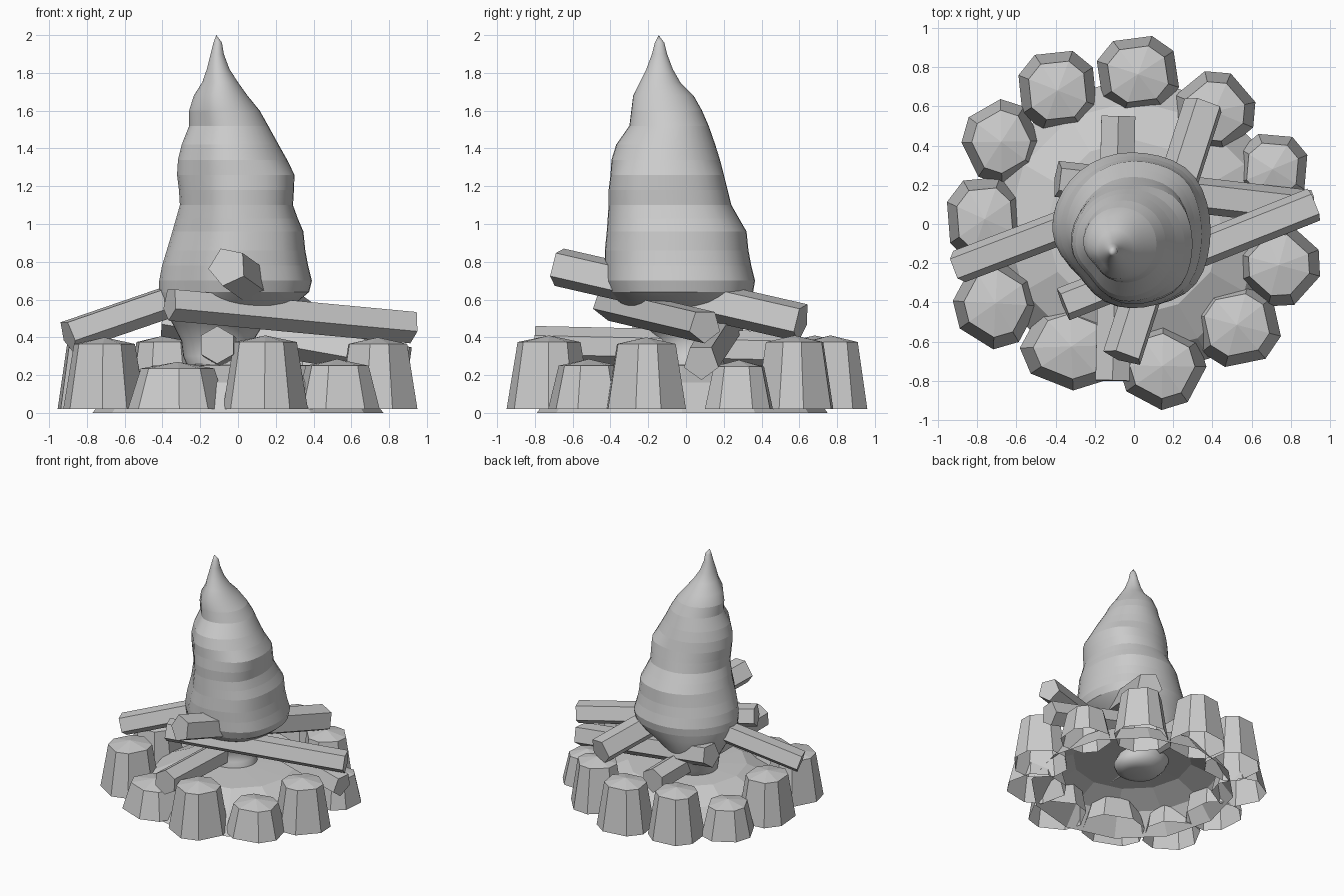
import bpy, bmesh, math
from mathutils import Vector

grey = bpy.data.materials.new("stone_grey")
grey.diffuse_color = (0.6, 0.6, 0.6, 1)


def finish(name, bm, smooth=False):
    bmesh.ops.recalc_face_normals(bm, faces=bm.faces[:])
    mesh = bpy.data.meshes.new(name)
    bm.to_mesh(mesh)
    bm.free()
    mesh.materials.append(grey)
    ob = bpy.data.objects.new(name, mesh)
    bpy.context.collection.objects.link(ob)
    if smooth:
        mesh.shade_smooth()
    return ob


def loft(bm, rings, close_start=True, apex=None):
    """Skin a list of point rings, with an optional pointed end."""
    loops = [[bm.verts.new(p) for p in ring] for ring in rings]
    n = len(loops[0])
    for a, b in zip(loops, loops[1:]):
        for i in range(n):
            j = (i + 1) % n
            bm.faces.new((a[i], a[j], b[j], b[i]))
    if close_start:
        bm.faces.new(loops[0][::-1])
    if apex is None:
        bm.faces.new(loops[-1])
    else:
        tip = bm.verts.new(apex)
        for i in range(n):
            bm.faces.new((loops[-1][i], loops[-1][(i + 1) % n], tip))


# Ring of open-bottomed chamfered stones: x, y, half width, half depth, height, turn
stones = [
    (0.02, 0.765, 0.21, 0.195, 0.41, 8), (-0.39, 0.682, 0.20, 0.202, 0.41, 6),
    (-0.678, 0.42, 0.203, 0.218, 0.29, 28), (-0.762, 0.025, 0.193, 0.215, 0.40, 5),
    (-0.707, -0.405, 0.218, 0.235, 0.40, -30), (-0.32, -0.625, 0.263, 0.225, 0.27, -25),
    (0.145, -0.725, 0.225, 0.225, 0.41, -28), (0.525, -0.515, 0.225, 0.215, 0.285, 12),
    (0.74, -0.21, 0.21, 0.21, 0.40, 48), (0.707, 0.28, 0.178, 0.18, 0.28, -5),
    (0.41, 0.575, 0.21, 0.205, 0.41, 40)]
for k, (x, y, rx, ry, h, turn) in enumerate(stones):
    bm = bmesh.new()
    # narrow chamfers between wide sides, scaled to the stone's exact extents
    angles = [math.radians(turn + 90 * q + 45 + s * 18) for q in range(4) for s in (-1, 1)]
    fx = rx / max(math.cos(a) for a in angles)
    fy = ry / max(math.sin(a) for a in angles)

    def ring(scale, z):
        return [(x + fx * scale * math.cos(a), y + fy * scale * math.sin(a), z)
                for a in angles]
    loft(bm, [ring(1, 0.02), ring(0.74, h - 0.035)], close_start=False, apex=(x, y, h))
    finish(f"stone_{k + 1}", bm)

# Hollow ash mound under the fire
bm = bmesh.new()
loft(bm, [[(r * math.cos(math.tau * i / 12), r * math.sin(math.tau * i / 12) - 0.02, z)
           for i in range(12)] for r, z in ((0.77, 0), (0.65, 0.16), (0.45, 0.25))],
     close_start=False, apex=(-0.05, 0, 0.265))
finish("ash_mound", bm)


# Split logs: start, end, radius, sides, roll
def log(name, start, end, radius, sides=5, roll=0.0):
    a, b = Vector(start), Vector(end)
    axis = (b - a).normalized()
    side = axis.cross(Vector((0, 0, 1))).normalized()
    up = side.cross(axis)
    bm = bmesh.new()
    loft(bm, [[p + radius * (side * math.cos(t) + up * math.sin(t))
               for t in (roll + math.tau * i / sides for i in range(sides))]
              for p in (a, b)])
    finish(name, bm)


log("long_front_log", (-0.36, -0.41, 0.58), (0.92, 0.10, 0.46), 0.092, 5, 0.94)
log("left_log", (-0.90, -0.22, 0.41), (0.15, 0.18, 0.77), 0.09, 5, 0.94)
log("raised_cross_log", (-0.055, -0.68, 0.775), (0.36, 0.61, 0.48), 0.107, 5, 0.75)
log("right_sloping_log", (-0.39, 0.23, 0.50), (0.90, 0.08, 0.27), 0.097, 5, 0.94)
log("low_log", (-0.11, -0.80, 0.36), (-0.08, 0.55, 0.33), 0.10, 6, 0.52)

# Flame: height, left, right, front, back of each cross-section
sections = [
    (0.13, -0.11, 0.07, -0.09, 0.08), (0.15, -0.20, 0.13, -0.15, 0.15),
    (0.20, -0.25, 0.15, -0.18, 0.19), (0.30, -0.29, 0.11, -0.14, 0.21),
    (0.38, -0.30, 0.08, -0.15, 0.24), (0.46, -0.34, 0.13, -0.21, 0.28),
    (0.53, -0.38, 0.21, -0.28, 0.31), (0.585, -0.405, 0.31, -0.35, 0.335),
    (0.64, -0.42, 0.375, -0.41, 0.355), (0.70, -0.42, 0.39, -0.43, 0.365),
    (0.78, -0.405, 0.37, -0.43, 0.345), (0.86, -0.38, 0.355, -0.43, 0.33),
    (0.96, -0.35, 0.345, -0.42, 0.32), (1.03, -0.33, 0.315, -0.415, 0.28),
    (1.10, -0.31, 0.29, -0.41, 0.24), (1.18, -0.315, 0.295, -0.41, 0.22),
    (1.26, -0.325, 0.298, -0.40, 0.20), (1.34, -0.32, 0.26, -0.395, 0.18),
    (1.42, -0.30, 0.215, -0.37, 0.155), (1.52, -0.26, 0.16, -0.30, 0.12),
    (1.60, -0.26, 0.115, -0.29, 0.085), (1.68, -0.235, 0.05, -0.28, 0.04),
    (1.75, -0.19, 0.00, -0.245, -0.03), (1.82, -0.165, -0.045, -0.21, -0.07),
    (1.90, -0.145, -0.075, -0.18, -0.10), (1.96, -0.13, -0.085, -0.165, -0.115)]


def lobe(deg, centre, width):
    off = (deg - centre + 180) % 360 - 180
    return math.exp(-(off / width) ** 2)


bm = bmesh.new()
rings = []
for z, left, right, front, back in sections:
    ring = []
    for i in range(36):
        t = math.tau * i / 36
        d = math.degrees(t)
        f = 1.0
        if 0.6 < z < 1.8:   # groove up the front left
            f -= 0.12 * lobe(d, 220, 24)
        if 0.5 < z < 1.3:   # fuller shoulders on the right
            f += 0.06 * lobe(d, 45, 24) + 0.07 * lobe(d, 318, 22)
        ring.append(((left + right) / 2 + (right - left) / 2 * math.cos(t) * f,
                     (front + back) / 2 + (back - front) / 2 * math.sin(t) * f, z))
    rings.append(ring)
loft(bm, rings, apex=(-0.115, -0.145, 2.0))
# crisp horizontal bands on the broad middle
for e in bm.edges:
    a, b = (v.co.z for v in e.verts)
    if abs(a - b) < 1e-5 and 0.6 < a < 1.65:
        e.smooth = False
finish("flame", bm, smooth=True)
